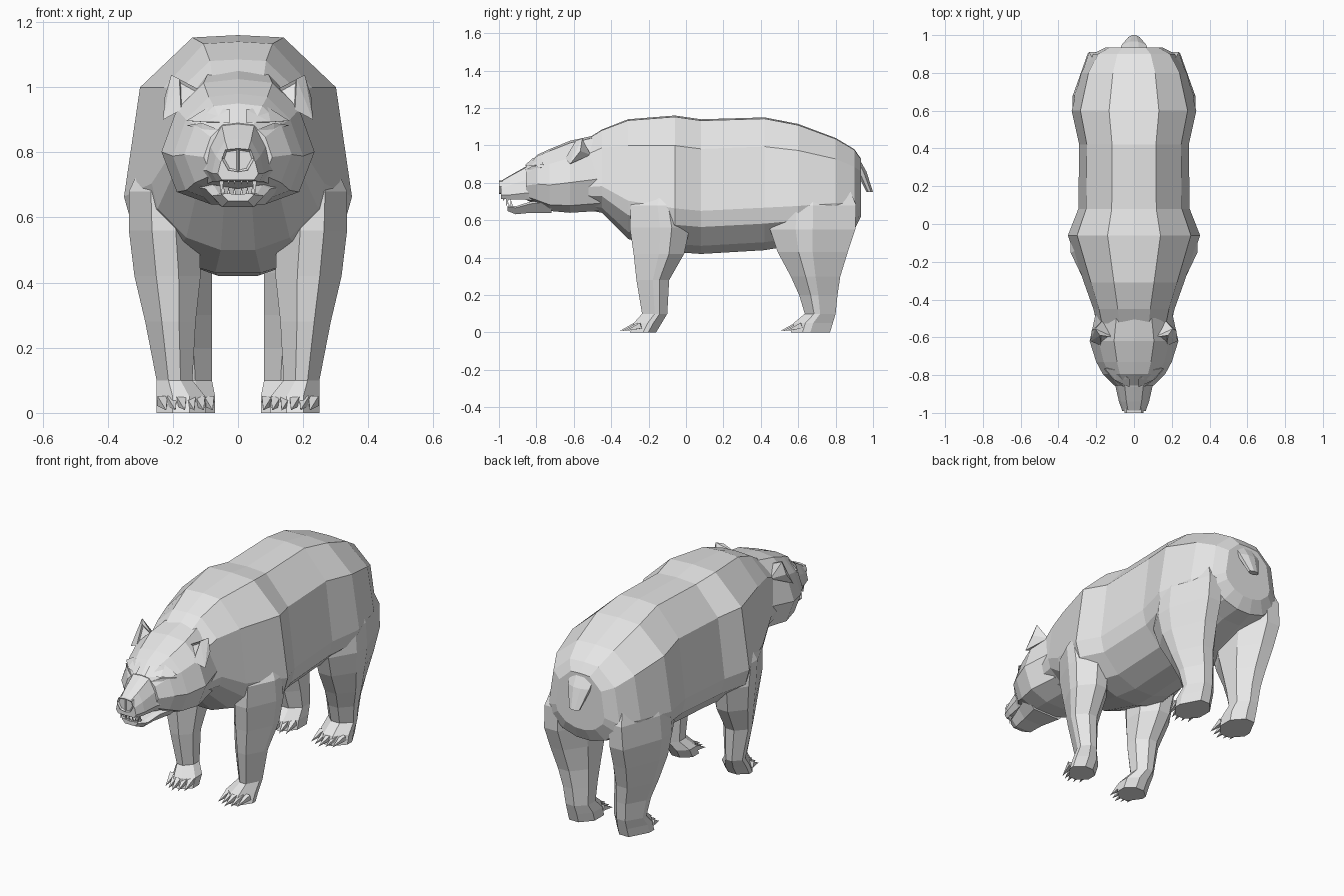
import bpy
import bmesh
from mathutils import Vector

cube = bpy.data.objects.get("Cube")
if cube:
    bpy.data.objects.remove(cube, do_unlink=True)

fur = bpy.data.materials.new("plain grey")
fur.use_nodes = True
GREY = (0.8, 0.8, 0.8, 1)
fur.diffuse_color = GREY
fur.node_tree.nodes["Principled BSDF"].inputs["Base Color"].default_value = GREY


def finish(name, bm):
    """Turn a bmesh into a flat shaded object."""
    bmesh.ops.recalc_face_normals(bm, faces=bm.faces[:])
    mesh = bpy.data.meshes.new(name)
    bm.to_mesh(mesh)
    bm.free()
    mesh.materials.append(fur)
    obj = bpy.data.objects.new(name, mesh)
    bpy.context.collection.objects.link(obj)
    return obj


def loft(name, rings):
    """Skin a row of closed rings and cap both ends."""
    bm = bmesh.new()
    rows = [[bm.verts.new(p) for p in ring] for ring in rings]
    count = len(rows[0])
    for a, b in zip(rows, rows[1:]):
        for i in range(count):
            j = (i + 1) % count
            bm.faces.new((a[i], a[j], b[j], b[i]))
    bm.faces.new(rows[0])
    bm.faces.new(rows[-1])
    return finish(name, bm)


def hull(name, points, side=1, dent=None):
    """Wrap points in a faceted solid; dent presses in the front faces."""
    bm = bmesh.new()
    for x, y, z in points:
        bm.verts.new((x * side, y, z))
    bmesh.ops.convex_hull(bm, input=bm.verts[:])
    bmesh.ops.dissolve_limit(bm, angle_limit=0.02, verts=bm.verts[:], edges=bm.edges[:])
    bmesh.ops.recalc_face_normals(bm, faces=bm.faces[:])
    if dent:
        front = [f for f in bm.faces if f.normal.y < -0.8]
        bmesh.ops.inset_individual(bm, faces=front, thickness=dent, depth=-dent)
    return finish(name, bm)


def section(shape, station):
    """Mirror a half outline and fit it to (y, half width, top, bottom)."""
    y, width, top, bottom = station
    half = [(u * width, y, bottom + v * (top - bottom)) for u, v in shape]
    return half + [(-x, y, z) for x, y, z in reversed(half) if x > 0]


def slab(station, side=1, fore=0.3, aft=0.3):
    """Level eight sided ring from (z, x range, y range); fore and aft cut its outer corners."""
    z, xa, xb, ya, yb = station
    dx, dy = (xb - xa) * 0.33, yb - ya
    ring = [(xa + dx, ya), (xb - dx, ya), (xb, ya + dy * fore), (xb, yb - dy * aft),
            (xb - dx, yb), (xa + dx, yb), (xa, yb - dy * 0.3), (xa, ya + dy * 0.3)]
    return [(x * side, y, z) for x, y in ring]


def spike(name, base, tip, radius, side=1):
    """Four sided tooth or claw."""
    base, tip = Vector(base), Vector(tip)
    axis = (tip - base).normalized()
    u = axis.orthogonal().normalized() * radius
    v = axis.cross(u)
    hull(name, [base + u, base + v, base - u, base - v, tip], side)


# Torso from neck to rump
BODY = [(0, 1), (.4, .99), (.86, .78), (1, .32), (.93, .2), (.6, .06), (.2, 0)]
loft("torso", [section(BODY, s) for s in (
    (-.6, .18, .99, .67),
    (-.45, .215, 1.085, .64),
    (-.31, .265, 1.14, .5),
    (-.06, .35, 1.16, .43),
    (.08, .295, 1.14, .42),
    (.42, .29, 1.15, .44),
    (.6, .33, 1.115, .47),
    (.8, .28, 1.04, .53),
    (.9, .22, .98, .55),
    (.935, .15, .93, .62))])

# Head, upper muzzle and lower jaw
HEAD = [(0, 1), (.45, .97), (.8, .76), (1, .42), (.8, .1), (.35, 0)]
loft("head", [section(HEAD, s) for s in (
    (-.46, .2, 1.06, .65),
    (-.62, .235, 1.025, .64),
    (-.73, .2, .98, .65),
    (-.795, .165, .95, .68),
    (-.855, .105, .89, .71))])

MUZZLE = [(0, 1), (.5, .97), (.85, .6), (1, .2), (.8, 0)]
loft("muzzle", [section(MUZZLE, s) for s in (
    (-.78, .13, .92, .7),
    (-.86, .098, .885, .71),
    (-.94, .08, .84, .71),
    (-.99, .062, .81, .715))])

JAW = [(0, .8), (.75, 1), (1, .8), (.6, 0)]
loft("lower_jaw", [section(JAW, s) for s in (
    (-.72, .14, .71, .64),
    (-.83, .1, .7, .64),
    (-.91, .08, .675, .632),
    (-.955, .05, .675, .65))])

# Tail hanging from the rump
loft("tail", [slab(s) for s in (
    (.94, -.08, .08, .87, .92),
    (.86, -.065, .065, .91, .965),
    (.75, -.03, .03, .965, 1))])

# Leg rings, from body to sole, with the cuts of their outer corners
FRONT = ((.82, .12, .27, -.2, -.04),
         (.68, .13, .335, -.295, -.01),
         (.56, .12, .335, -.3, .02),
         (.42, .115, .318, -.28, -.01),
         (.28, .13, .285, -.265, -.09),
         (.1, .14, .25, -.235, -.1),
         (.05, .1, .25, -.28, -.13),
         (0, .1, .25, -.3, -.16))
HIND = ((.85, .1, .25, .52, .84),
        (.68, .08, .315, .45, .91),
        (.55, .08, .325, .45, .905),
        (.43, .08, .31, .49, .865),
        (.3, .08, .28, .56, .825),
        (.2, .08, .25, .605, .81),
        (.1, .08, .235, .635, .8),
        (.05, .07, .24, .575, .785),
        (0, .07, .24, .56, .77))

for side, label in ((1, "left"), (-1, "right")):
    # Legs with five claws on each paw
    for part, rings, fore, aft in (("front", FRONT, .5, .3), ("hind", HIND, .3, .5)):
        loft(f"{label}_{part}_leg", [slab(r, side, fore, aft) for r in rings])
        _, inner, outer, toe, _ = rings[-1]
        for i in range(5):
            x = inner + (outer - inner) * (i + .6) / 5.2
            back = .015 * abs(i - 2)
            spike(f"{label}_{part}_claw_{i + 1}", (x, toe + .03 + back, .037),
                  (x - .012, toe - .055 + back, .008), .022, side)

    # Ears, with the hollow facing forward
    hull(f"{label}_ear", [(.105, -.6, .985), (.23, -.62, .9), (.205, -.555, 1.038),
                          (.18, -.59, 1.025), (.225, -.565, .97), (.165, -.51, .95),
                          (.175, -.645, .93)], side, dent=.01)

    # Slanted eyes under heavy brows
    hull(f"{label}_eye", [(.055, -.862, .868), (.158, -.768, .883), (.11, -.82, .89),
                          (.11, -.82, .87), (.09, -.77, .88)], side)
    hull(f"{label}_brow", [(.025, -.863, .892), (.158, -.762, .897), (.1, -.828, .893),
                           (.025, -.82, .932), (.09, -.775, .94), (.08, -.76, .89)], side)

    # Half of the nose pad with its nostril
    hull(f"{label}_nose", [(x, y, z) for x, z in ((0, .74), (.03, .745), (.05, .78),
                                                 (.04, .808), (0, .812))
                           for y in (-1, -.96)], side, dent=.008)

    # Canines and small front teeth
    spike(f"{label}_upper_canine", (.05, -.955, .725), (.052, -.96, .67), .013, side)
    spike(f"{label}_lower_canine", (.045, -.93, .665), (.05, -.94, .72), .011, side)
    for i in range(2):
        x = .011 + i * .018
        spike(f"{label}_upper_tooth_{i + 1}", (x, -.975, .722), (x, -.975, .7), .009, side)
        spike(f"{label}_lower_tooth_{i + 1}", (x, -.945, .665), (x, -.948, .695), .008, side)
